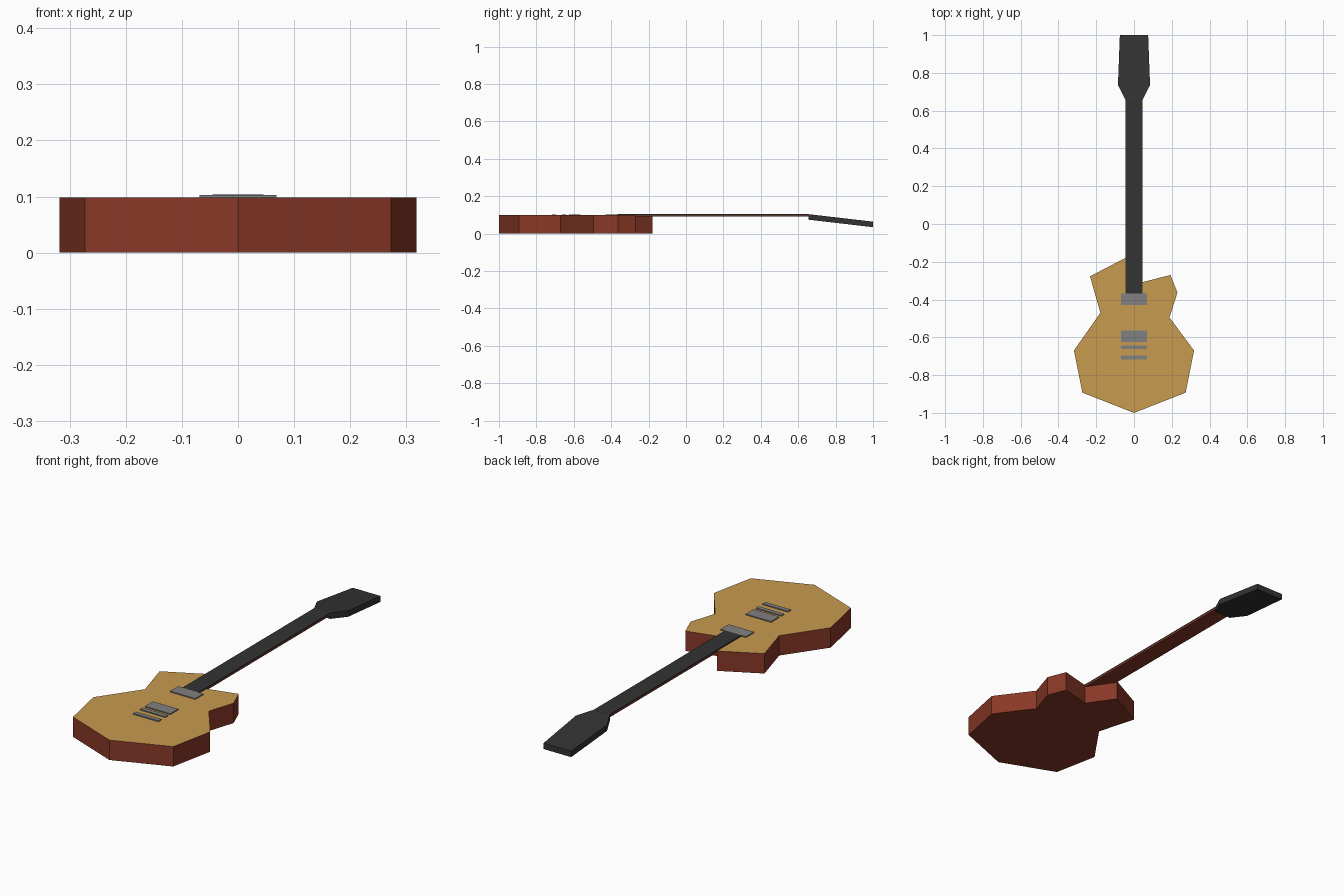
import bpy, bmesh

if "Cube" in bpy.data.objects:
    bpy.data.objects.remove(bpy.data.objects["Cube"])


def material(name, rgb):
    m = bpy.data.materials.new(name)
    m.diffuse_color = (*rgb, 1.0)
    m.use_nodes = True
    m.node_tree.nodes["Principled BSDF"].inputs["Base Color"].default_value = m.diffuse_color
    return m


RED = material("red_brown_wood", (0.25, 0.04, 0.02))
TAN = material("tan_top", (0.58, 0.33, 0.08))
DARK = material("dark_wood", (0.033, 0.033, 0.033))
GREY = material("grey_metal", (0.22, 0.22, 0.225))


def prism(name, outline, bottom, top, mats):
    """Extrude an xy outline; bottom and top are heights as functions of y."""
    bm = bmesh.new()
    low = [bm.verts.new((x, y, bottom(y))) for x, y in outline]
    high = [bm.verts.new((x, y, top(y))) for x, y in outline]
    n = len(outline)
    bm.faces.new(low[::-1])
    cap = bm.faces.new(high)
    for i in range(n):
        j = (i + 1) % n
        bm.faces.new((low[i], low[j], high[j], high[i]))
    cap.material_index = len(mats) - 1
    bmesh.ops.recalc_face_normals(bm, faces=bm.faces[:])
    mesh = bpy.data.meshes.new(name)
    bm.to_mesh(mesh)
    bm.free()
    for m in mats:
        mesh.materials.append(m)
    obj = bpy.data.objects.new(name, mesh)
    bpy.context.collection.objects.link(obj)
    return obj


def slab(name, half_width, y0, y1, z0, z1, mat):
    w = half_width
    return prism(name, [(-w, y0), (w, y0), (w, y1), (-w, y1)],
                 lambda y: z0, lambda y: z1, [mat])


# Body with a tan face and red-brown sides
body = [(0, -1), (0.273, -0.893), (0.318, -0.67), (0.188, -0.495),
        (0.23, -0.363), (0.193, -0.27), (0.044, -0.308), (-0.044, -0.179),
        (-0.233, -0.277), (-0.178, -0.47), (-0.318, -0.67), (-0.273, -0.893)]
prism("body", body, lambda y: 0.0, lambda y: 0.098, [RED, TAN])

# Neck and fretboard
slab("neck", 0.044, -0.32, 0.657, 0.09, 0.0975, RED)
slab("fretboard", 0.044, -0.367, 0.657, 0.0972, 0.1035, DARK)

# Headstock, tilted back
head = [(-0.044, 0.655), (0.044, 0.655), (0.085, 0.735), (0.075, 1.0),
        (-0.075, 1.0), (-0.085, 0.735)]
slope = -0.04 / 0.345
prism("headstock", head, lambda y: 0.074 + slope * (y - 0.655),
      lambda y: 0.1035 + slope * (y - 0.655), [DARK])

# Pickups, bridge and tailpiece
for name, y0, y1 in (("neck_pickup", -0.43, -0.367), ("bridge_pickup", -0.625, -0.563),
                     ("bridge", -0.663, -0.642), ("tailpiece", -0.717, -0.695)):
    slab(name, 0.069, y0, y1, 0.097, 0.103, GREY)
